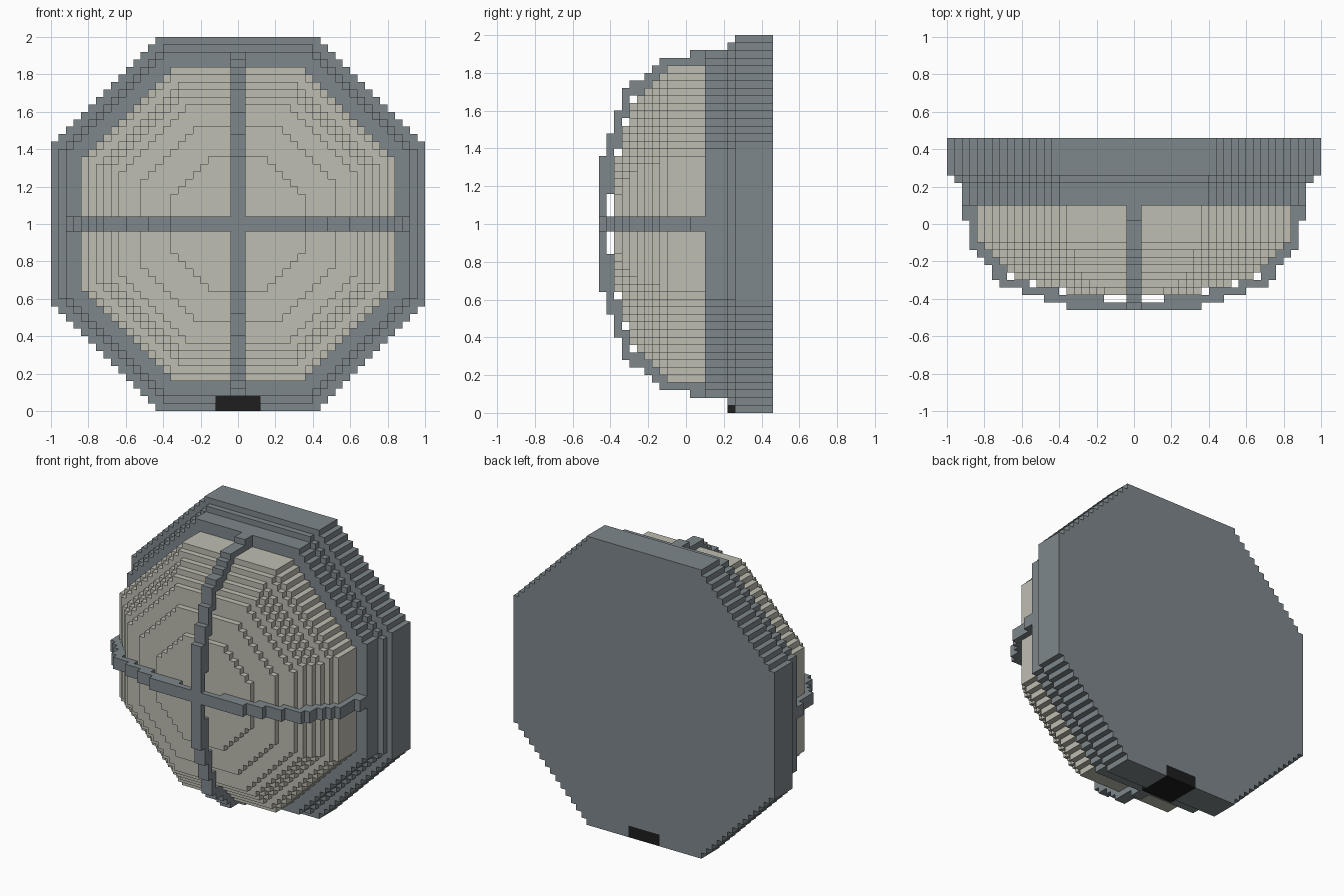
import bpy, bmesh, math
from mathutils import Matrix, Vector

cube = bpy.data.objects.get("Cube")
if cube:
    bpy.data.objects.remove(cube, do_unlink=True)

U = 0.04  # edge length of one block


def material(name, rgb):
    m = bpy.data.materials.new(name)
    m.use_nodes = True
    m.diffuse_color = (*rgb, 1)
    m.node_tree.nodes["Principled BSDF"].inputs["Base Color"].default_value = (*rgb, 1)
    return m


grey = material("slate_grey", (0.21, 0.245, 0.26))
cream = material("warm_cream", (0.52, 0.51, 0.44))
black = material("black", (0.013, 0.013, 0.013))


def prism(bm, points, offset):
    """Add a closed outline swept along offset."""
    face = bm.faces.new([bm.verts.new(p) for p in points])
    ext = bmesh.ops.extrude_face_region(bm, geom=[face], use_keep_orig=True)
    verts = [g for g in ext["geom"] if isinstance(g, bmesh.types.BMVert)]
    bmesh.ops.translate(bm, verts=verts, vec=offset)


def finish(bm, name, mat):
    bmesh.ops.recalc_face_normals(bm, faces=bm.faces)
    mesh = bpy.data.meshes.new(name)
    bm.to_mesh(mesh)
    bm.free()
    mesh.materials.append(mat)
    obj = bpy.data.objects.new(name, mesh)
    bpy.context.collection.objects.link(obj)
    return obj


def stepped_octagon(radius, notch=False):
    """Outline in blocks of an octagon whose slanted sides are stairs."""
    flat = math.ceil(radius * math.sqrt(2)) - radius
    quarter = []
    for i in range(radius - flat + 1):
        quarter.append((radius - i, flat + i))
        if i < radius - flat:
            quarter.append((radius - i - 1, flat + i))
    pts = []
    for turn in range(4):
        for x, z in quarter:
            for _ in range(turn):
                x, z = -z, x
            pts.append((x, z))
        if notch and turn == 2:
            pts += [(-3, -radius), (-3, -23), (3, -23), (3, -radius)]
    return pts


def layers(name, mat, steps, notch=False):
    """Stack stepped octagons: each step is (radius in blocks, front y, back y)."""
    bm = bmesh.new()
    for radius, y0, y1 in steps:
        pts = [(x * U, y0, 1 + z * U) for x, z in stepped_octagon(radius, notch)]
        prism(bm, pts, (0, y1 - y0, 0))
    return finish(bm, name, mat)


def box(name, mat, lo, hi):
    bm = bmesh.new()
    prism(bm, [(lo[0], lo[1], lo[2]), (hi[0], lo[1], lo[2]),
               (hi[0], lo[1], hi[2]), (lo[0], lo[1], hi[2])], (0, hi[1] - lo[1], 0))
    return finish(bm, name, mat)


# Back housing and front rim
layers("housing", grey, [(25, 0.26, 0.46), (24, 0.22, 0.26)], notch=True)
layers("rim", grey, [(23, 0.10, 0.22)])

# Domed lens, one block deep per step
radii = [9, 13, 16, 17, 18, 19, 20]
dome = [(r, -0.38 + i * U, -0.34 + i * U) for i, r in enumerate(radii)]
layers("dome_lens", cream, dome + [(21, -0.10, 0.10)])

# Dark foot socket in the housing
box("foot_socket", black, (-0.12, 0.22, 0), (0.12, 0.46, 0.08))

# Cage bars: stepped arms (front y, outer reach, inner reach) around a hub
arm = [(-0.46, 0.36, 0.04), (-0.42, 0.48, 0.16), (-0.38, 0.60, 0.40),
       (-0.34, 0.72, 0.56), (-0.30, 0.76, 0.68), (-0.22, 0.80, 0.72),
       (-0.18, 0.84, 0.76), (-0.14, 0.88, 0.80), (0.02, 0.92, 0.84)]
ends = [a[0] for a in arm[1:]] + [0.10]
outer, inner = [], []
for (y0, far, near), y1 in zip(arm, ends):
    outer += [(far, y0), (far, y1)]
    inner += [(near, y0), (near, y1)]
outline = outer + inner[::-1]
for i, side in enumerate(("left", "top", "right", "bottom")):
    bm = bmesh.new()
    prism(bm, [(r, y, -U) for r, y in outline], (0, 0, 2 * U))
    turn = Matrix.Rotation(-i * math.pi / 2, 4, "Y")
    bmesh.ops.transform(bm, matrix=Matrix.Translation(Vector((0, 0, 1))) @ turn, verts=bm.verts)
    finish(bm, "cage_bar_" + side, grey)
box("cage_hub", grey, (-U, -0.46, 1 - U), (U, -0.42, 1 + U))
